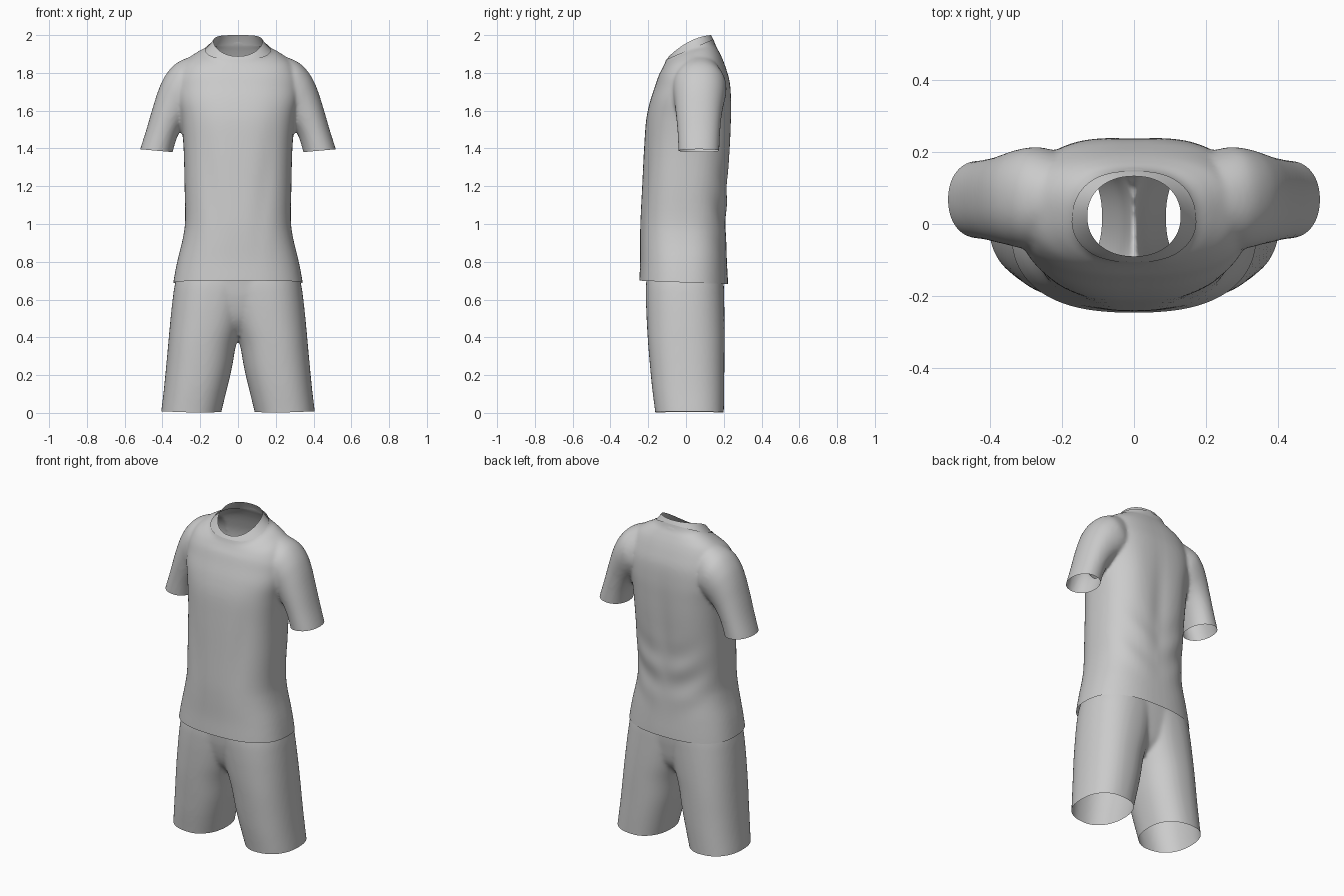
import bpy, bmesh
from math import sin, cos, pi, exp
from mathutils import Vector

cube = bpy.data.objects.get("Cube")
if cube:
    bpy.data.objects.remove(cube)

fabric = bpy.data.materials.new("light_grey_fabric")
fabric.use_nodes = True
GREY = (0.6, 0.6, 0.6, 1)
fabric.diffuse_color = GREY
fabric.node_tree.nodes["Principled BSDF"].inputs["Base Color"].default_value = GREY


def unit_ring(n, count=64):
    """Superellipse points (c, s) of exponent n."""
    for i in range(count):
        a = 2 * pi * i / count
        c, s = cos(a), sin(a)
        yield (abs(c) ** (2 / n) * (1 if c > 0 else -1),
               abs(s) ** (2 / n) * (1 if s > 0 else -1))


def body_ring(hw, yf, yb, zf, zs=None, zb=None, xc=0, n=2.5):
    """Ring around the body with separate front, side and back heights."""
    zs = zf if zs is None else zs
    zb = zf if zb is None else zb
    return [Vector((xc + hw * c, (yf + yb) / 2 + (yb - yf) / 2 * s,
                    zs + (zb - zf) / 2 * s + ((zf + zb) / 2 - zs) * s * s))
            for c, s in unit_ring(n)]


def sleeve_ring(side, xo, zo, xi, zi, ry, yc=0.068):
    """Ring spanning an outer and an inner point of the sleeve."""
    return [Vector((side * ((xo + xi) / 2 + (xo - xi) / 2 * c), yc + ry * s,
                    (zo + zi) / 2 + (zo - zi) / 2 * c))
            for c, s in unit_ring(2.15)]


def refine(rings, steps=4):
    """Catmull-Rom interpolation between rings for a flowing surface."""
    out = []
    for i in range(len(rings) - 1):
        quad = zip(rings[max(i - 1, 0)], rings[i], rings[i + 1],
                   rings[min(i + 2, len(rings) - 1)])
        quad = list(quad)
        for k in range(steps):
            t = k / steps
            out.append([b + (c - a) * (t / 2)
                        + (2 * a - 5 * b + 4 * c - d) * (t * t / 2)
                        + (3 * b - a - 3 * c + d) * (t ** 3 / 2)
                        for a, b, c, d in quad])
    return out + [rings[-1]]


def loft(bm, rings, cap=True):
    loops = [[bm.verts.new(p) for p in r] for r in refine(rings)]
    for a, b in zip(loops, loops[1:]):
        for i in range(len(a)):
            j = (i + 1) % len(a)
            bm.faces.new((a[i], a[j], b[j], b[i]))
    if cap:
        bm.faces.new(loops[0][::-1])
        bm.faces.new(loops[-1])


def make_object(name, bm):
    bmesh.ops.recalc_face_normals(bm, faces=bm.faces)
    mesh = bpy.data.meshes.new(name)
    bm.to_mesh(mesh)
    bm.free()
    mesh.materials.append(fabric)
    mesh.shade_smooth()
    ob = bpy.data.objects.new(name, mesh)
    bpy.context.collection.objects.link(ob)
    return ob


def fuse(ob, voxel, smooth):
    """Blend overlapping solids into one skin and return it as a bmesh."""
    rm = ob.modifiers.new("fuse", "REMESH")
    rm.mode, rm.voxel_size = "VOXEL", voxel
    sm = ob.modifiers.new("soften", "SMOOTH")
    sm.factor, sm.iterations = 0.5, smooth
    dg = bpy.context.evaluated_depsgraph_get()
    mesh = bpy.data.meshes.new_from_object(ob.evaluated_get(dg))
    bm = bmesh.new()
    bm.from_mesh(mesh)
    bpy.data.meshes.remove(mesh)
    ob.modifiers.clear()
    return bm


def trim(bm, point, normal, region=lambda p: True):
    """Cut open the skin on the normal side of a plane."""
    faces = [f for f in bm.faces if region(f.calc_center_median())]
    edges = {e for f in faces for e in f.edges}
    verts = {v for f in faces for v in f.verts}
    bmesh.ops.bisect_plane(bm, geom=faces + list(edges) + list(verts), dist=1e-5,
                           plane_co=point, plane_no=Vector(normal).normalized(),
                           clear_outer=True)


def finish(ob, bm):
    bm.to_mesh(ob.data)
    bm.free()
    ob.data.shade_smooth()


def bump(x, z, cx, cz, wx, wz):
    return exp(-((x - cx) / wx) ** 2 - ((z - cz) / wz) ** 2)


# Shirt: torso and two sleeves blended together
bm = bmesh.new()
loft(bm, [body_ring(*r) for r in (
    (.355, -.25, .225, .60),
    (.341, -.247, .222, .70),
    (.322, -.243, .217, .80),
    (.293, -.243, .213, .92),
    (.28, -.241, .213, 1.02),
    (.283, -.232, .222, 1.2),
    (.288, -.222, .236, 1.4),
    (.302, -.211, .241, 1.55),
    (.322, -.19, .241, 1.65),
    (.328, -.162, .233, 1.735, 1.72, 1.75),
    (.318, -.143, .212, 1.79, 1.785, 1.825),
    (.28, -.127, .191, 1.82, 1.858, 1.88),
    (.217, -.117, .17, 1.84, 1.902, 1.922),
    (.165, -.11, .152, 1.857, 1.93, 1.957),
    (.14, -.08, .13, 1.95, 2.0, 2.05))])
for side in (-1, 1):
    loft(bm, [sleeve_ring(side, *r) for r in (
        (.533, 1.335, .356, 1.32, .107),
        (.518, 1.395, .346, 1.38, .108),
        (.485, 1.5, .322, 1.46, .112),
        (.45, 1.62, .29, 1.52, .12),
        (.417, 1.72, .255, 1.56, .13, .07),
        (.379, 1.795, .23, 1.58, .139, .071),
        (.325, 1.852, .2, 1.6, .142, .071),
        (.25, 1.887, .15, 1.6, .125, .07))])
shirt = make_object("shirt", bm)
bm = fuse(shirt, 0.01, 6)

# Cloth folds: sagging swags on the back, soft pulls on the front
for v in bm.verts:
    x, y, z = v.co
    ax = abs(x)
    if ax > 0.3:
        continue
    if y > 0.08:
        swag = sin(30 * (z - 2.2 * x * x)) * bump(ax, z, .12, 1.08, .12, .17)
        spine = bump(x, z, 0, 1.35, .06, .28)
        blade = bump(ax, z, .17, 1.5, .07, .22)
        v.co.y += .005 * swag - .01 * spine + .005 * blade
    elif y < -0.08:
        v.co.y += .005 * bump(ax - .12 * z, z, 0, 1.2, .05, .3)

trim(bm, (0, -.245, .70), (0, -.04, -1))
trim(bm, (0, -.1, 1.873), (0, -.43, 1), lambda p: abs(p.x) < .2 and p.z > 1.8)
for side in (-1, 1):
    trim(bm, (side * .43, 0, 1.388), (side * .09, 0, -1),
         lambda p: side * p.x > .305 and 1.22 < p.z < 1.45)
finish(shirt, bm)

# Collar band
bm = bmesh.new()
loft(bm, [body_ring(*r, n=2.15) for r in (
    (.184, -.113, .157, 1.846, 1.908, 1.946),
    (.162, -.108, .15, 1.86, 1.929, 1.964),
    (.142, -.099, .141, 1.875, 1.952, 1.984),
    (.13, -.09, .133, 1.888, 1.968, 2.0))], cap=False)
make_object("collar", bm)

# Shorts: hips and two legs blended together
bm = bmesh.new()
loft(bm, [body_ring(*r) for r in (
    (.2, -.1, .1, .41),
    (.27, -.165, .165, .49),
    (.325, -.197, .188, .6),
    (.328, -.208, .196, .7),
    (.31, -.215, .197, .8),
    (.268, -.215, .193, .95),
    (.26, -.215, .193, 1.02))])
for side in (-1, 1):
    loft(bm, [body_ring((xo - xi) / 2, yf, yb, z, xc=side * (xo + xi) / 2, n=2.3)
              for xi, xo, yf, yb, z in (
        (.105, .412, -.155, .2, -.06),
        (.088, .406, -.163, .2, .01),
        (.06, .393, -.178, .202, .12),
        (.034, .382, -.189, .203, .23),
        (.01, .37, -.2, .204, .36),
        (-.025, .36, -.207, .204, .47),
        (-.06, .346, -.212, .202, .6),
        (-.08, .33, -.21, .198, .7),
        (-.06, .29, -.19, .18, .82))])
shorts = make_object("shorts", bm)
bm = fuse(shorts, 0.01, 8)
trim(bm, (0, 0, .95), (0, 0, 1))
trim(bm, (0, 0, .008), (0, 0, -1))
# Let the leg openings dip slightly at their middles
for v in bm.verts:
    if v.co.z < .1:
        v.co.z -= .008 * (1 - v.co.z / .1) * (1 - min(1, abs(abs(v.co.x) - .2) / .2))
finish(shorts, bm)
